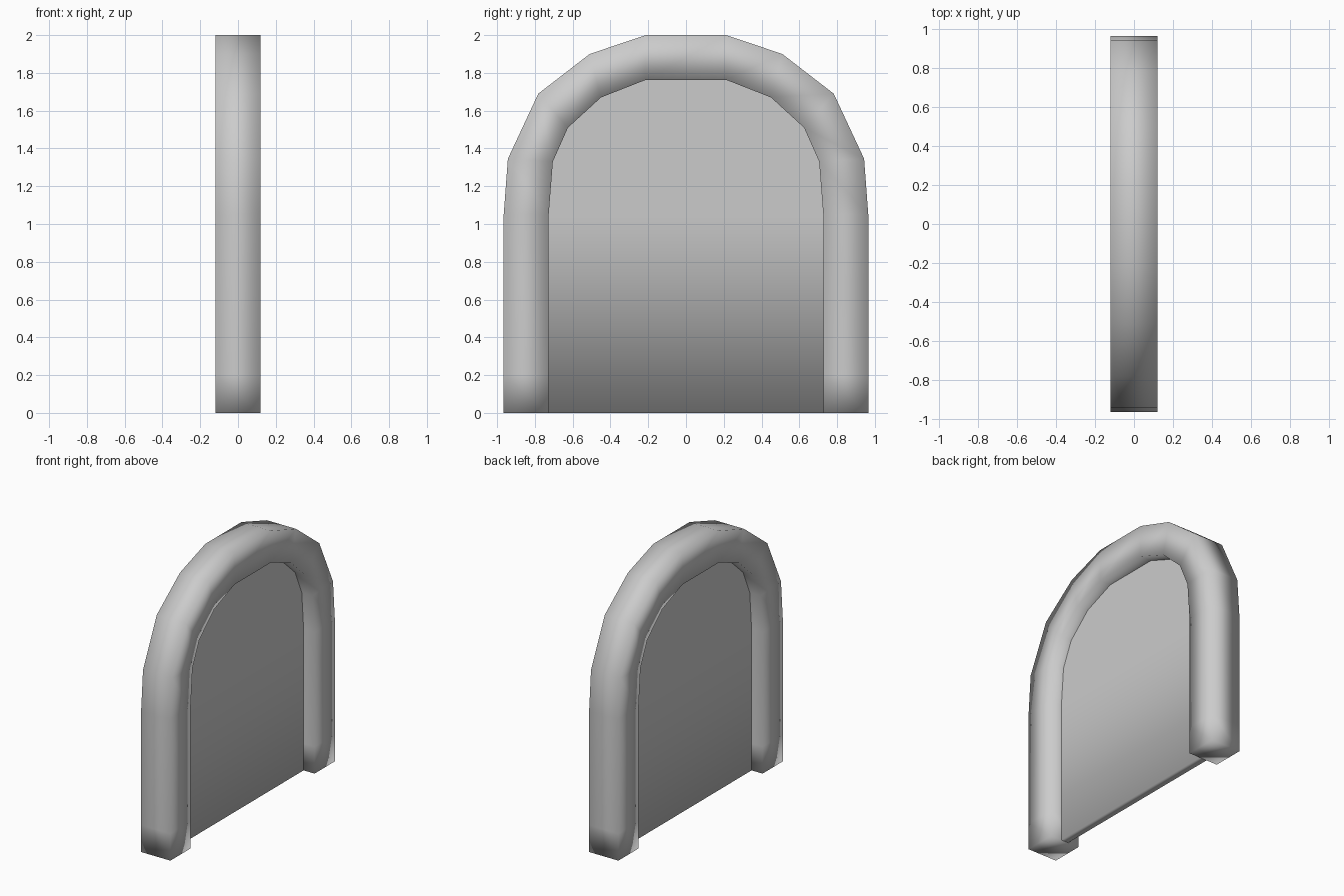
import bpy, bmesh

if "Cube" in bpy.data.objects:
    bpy.data.objects.remove(bpy.data.objects["Cube"])

# Half profiles (y, z) of the arch, from foot to crown
OUTER = [(.965, 0), (.965, .2), (.965, 1.05), (.943, 1.345), (.782, 1.69), (.51, 1.9), (.213, 2.0)]
INNER = [(.727, 0), (.727, .2), (.727, 1.05), (.705, 1.33), (.625, 1.51), (.45, 1.67), (.213, 1.763)]
FRAME_HALF = .12
PANEL_HALF = .03


def full(profile):
    return profile + [(-y, z) for y, z in reversed(profile)]


def finish(bm, name):
    bmesh.ops.recalc_face_normals(bm, faces=bm.faces)
    mesh = bpy.data.meshes.new(name)
    bm.to_mesh(mesh)
    bm.free()
    mesh.shade_smooth()
    obj = bpy.data.objects.new(name, mesh)
    bpy.context.collection.objects.link(obj)
    return obj


# Arched frame: square section swept along the arch, softly shaded
bm = bmesh.new()
rings = []
for (oy, oz), (iy, iz) in zip(full(OUTER), full(INNER)):
    h = FRAME_HALF
    rings.append([bm.verts.new(p) for p in
                  ((-h, oy, oz), (h, oy, oz), (h, iy, iz), (-h, iy, iz))])
for a, b in zip(rings, rings[1:]):
    for i in range(4):
        j = (i + 1) % 4
        bm.faces.new((a[i], a[j], b[j], b[i]))
bm.faces.new(rings[0])
bm.faces.new(rings[-1][::-1])
finish(bm, "arched_frame")

# Thin panel filling the opening: rows of quads on both sides, plus its bottom edge
bm = bmesh.new()
rows = []
for y, z in [p for p in INNER if p[1] != .2]:
    h = PANEL_HALF
    rows.append([bm.verts.new(p) for p in
                 ((h, -y, z), (h, y, z), (-h, y, z), (-h, -y, z))])
for a, b in zip(rows, rows[1:]):
    bm.faces.new((a[0], a[1], b[1], b[0]))
    bm.faces.new((a[2], a[3], b[3], b[2]))
bm.faces.new(rows[0][::-1])
finish(bm, "panel")
